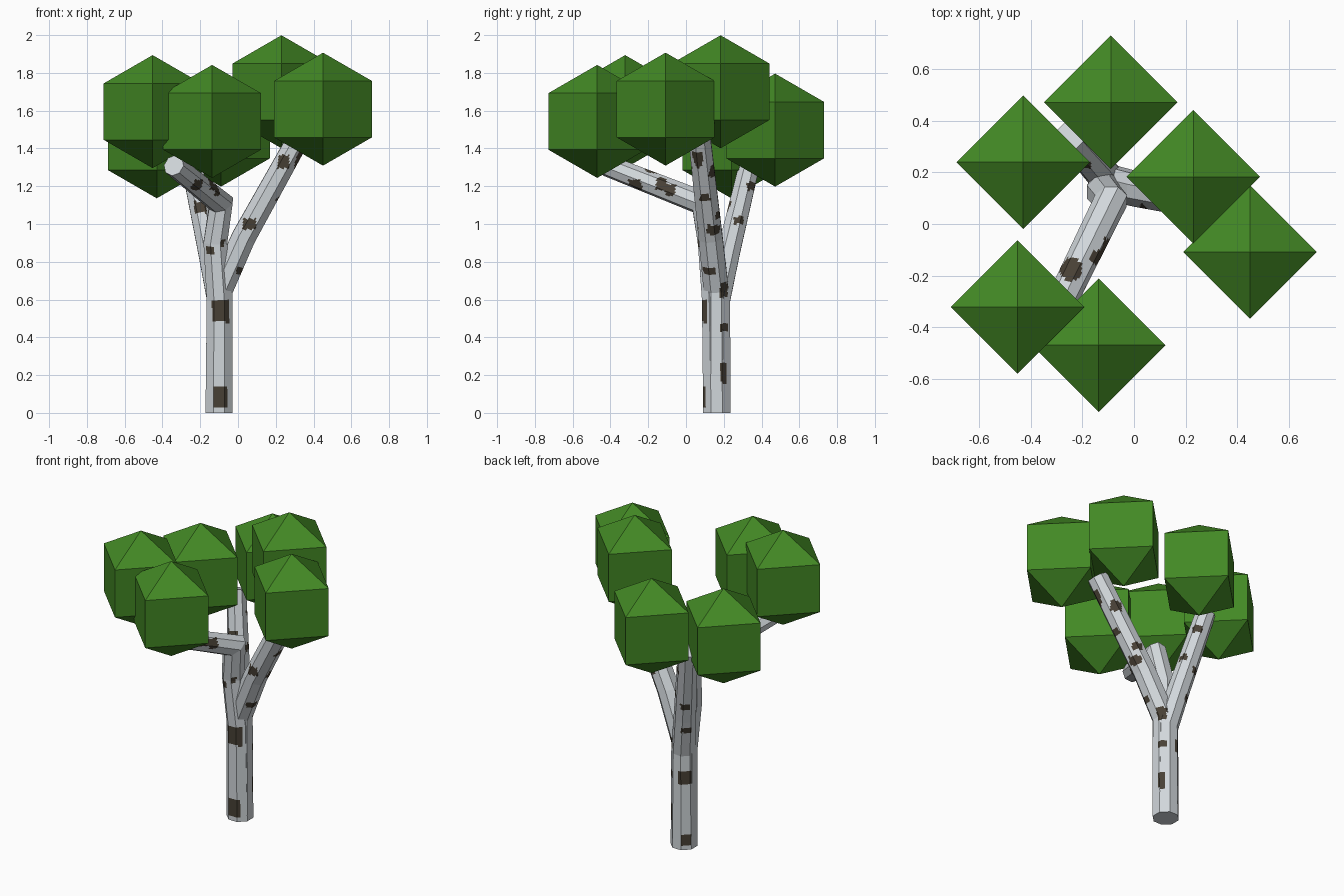
import bpy, bmesh, math
from mathutils import Vector, Quaternion

if "Cube" in bpy.data.objects:
    bpy.data.objects.remove(bpy.data.objects["Cube"])


def material(name, rgb):
    m = bpy.data.materials.new(name)
    m.diffuse_color = (*rgb, 1)
    m.use_nodes = True
    m.node_tree.nodes["Principled BSDF"].inputs["Base Color"].default_value = m.diffuse_color
    return m


BARK = material("pale_bark", (0.64, 0.68, 0.71))
KNOT = material("dark_bark_patch", (0.065, 0.052, 0.036))
LEAF = material("leaf_green", (0.056, 0.25, 0.018))

# Dark bark patches: x, y, z, half width, half height
PATCHES = [
    (-.09, .09, .08, .040, .055), (-.09, .085, .54, .048, .06),
    (-.03, .21, .21, .025, .05), (-.03, .215, .45, .032, .02),
    (-.03, .21, .65, .032, .04), (.02, .12, .75, .04, .02),
    (.12, .15, .97, .04, .025), (.06, .07, 1.0, .035, .028),
    (.20, .10, 1.14, .03, .02), (.24, .03, 1.33, .03, .035),
    (.33, .06, 1.33, .03, .05), (-.16, .06, .86, .033, .017),
    (-.07, .06, .90, .022, .022), (-.21, -.27, 1.2, .04, .035),
    (-.12, -.08, 1.18, .03, .03), (-.245, -.175, 1.27, .045, .045),
    (-.14, -.13, 1.22, .03, .04), (-.20, .225, 1.09, .035, .03),
    (-.13, .28, 1.02, .028, .02), (-.21, .31, .95, .032, .02),
    (-.185, .26, .78, .035, .018), (-.15, .21, .06, .03, .03),
    (-.15, .22, .45, .04, .04), (-.18, .35, 1.2, .03, .022),
    (.12, .17, 1.05, .03, .022), (.25, .14, 1.28, .035, .03),
]


def is_patch(p):
    return any(abs(p.z - z) < h and math.hypot(p.x - x, p.y - y) < w
               for x, y, z, w, h in PATCHES)


def limb(name, path, r0, r1, sides=8, cols=6, step=0.014):
    """Tapered octagonal tube with mitred bends, gridded so patches can be coloured."""
    pts = [Vector(p) for p in path]
    dirs = [(b - a).normalized() for a, b in zip(pts, pts[1:])]
    lens = [(b - a).length for a, b in zip(pts, pts[1:])]
    q, prev, run, stations = Quaternion(), Vector((0, 0, 1)), 0, []
    for i, p in enumerate(pts):
        d0, d1 = dirs[max(i - 1, 0)], dirs[min(i, len(dirs) - 1)]
        t = (d0 + d1).normalized() if i else Vector((0, 0, 1))
        q = prev.rotation_difference(t) @ q
        prev = t
        r = r0 + (r1 - r0) * run / sum(lens)
        run += lens[i] if i < len(lens) else 0
        bend = d1 - d0
        widen = 1 / max(t.dot(d1), 0.6) - 1
        ring = []
        for k in range(sides):
            a = 2 * math.pi * (k + 0.5) / sides
            v = q @ Vector((r * math.cos(a), r * math.sin(a), 0))
            if i and bend.length > 1e-4:
                b = bend.normalized()
                v += b * v.dot(b) * widen
            ring.append(p + v)
        # split every flat side into columns
        stations.append([ring[k].lerp(ring[(k + 1) % sides], c / cols)
                         for k in range(sides) for c in range(cols)])
    rows = [stations[0]]
    for a, b, length in zip(stations, stations[1:], lens):
        n = max(1, round(length / step))
        rows += [[u.lerp(v, j / n) for u, v in zip(a, b)] for j in range(1, n + 1)]
    bm = bmesh.new()
    grid = [[bm.verts.new(v) for v in row] for row in rows]
    m = sides * cols
    for lo, hi in zip(grid, grid[1:]):
        for k in range(m):
            f = bm.faces.new((lo[k], lo[(k + 1) % m], hi[(k + 1) % m], hi[k]))
            f.material_index = int(is_patch(f.calc_center_median()))
    bm.faces.new(grid[0][::-1])
    bm.faces.new(grid[-1])
    add_object(name, bm, BARK, KNOT)


def add_object(name, bm, *mats):
    mesh = bpy.data.meshes.new(name)
    bm.to_mesh(mesh)
    bm.free()
    for mat in mats:
        mesh.materials.append(mat)
    ob = bpy.data.objects.new(name, mesh)
    bpy.context.collection.objects.link(ob)
    return ob


# Three limbs sharing one foot, so together they form the trunk
limb("right_limb", [(-.10, .163, 0), (-.095, .16, .65), (.03, .13, .93),
                    (.33, .07, 1.47)], .078, .063)
limb("front_limb", [(-.10, .163, 0), (-.10, .15, .60), (-.12, .125, .90),
                    (-.09, .09, 1.11), (-.34, -.42, 1.31)], .078, .058)
limb("back_limb", [(-.10, .163, 0), (-.10, .17, .60), (-.15, .225, .85),
                   (-.25, .34, 1.33)], .078, .058)

# Leaf clusters: four-sided spheres with two rings
for i, centre in enumerate([(-.09, .472, 1.497), (-.43, .24, 1.435), (.23, .183, 1.70),
                            (.45, -.108, 1.608), (-.137, -.47, 1.543),
                            (-.452, -.322, 1.595)]):
    bm = bmesh.new()
    bmesh.ops.create_uvsphere(bm, u_segments=4, v_segments=3, radius=0.299)
    add_object(f"leaf_cluster_{i + 1}", bm, LEAF).location = centre
